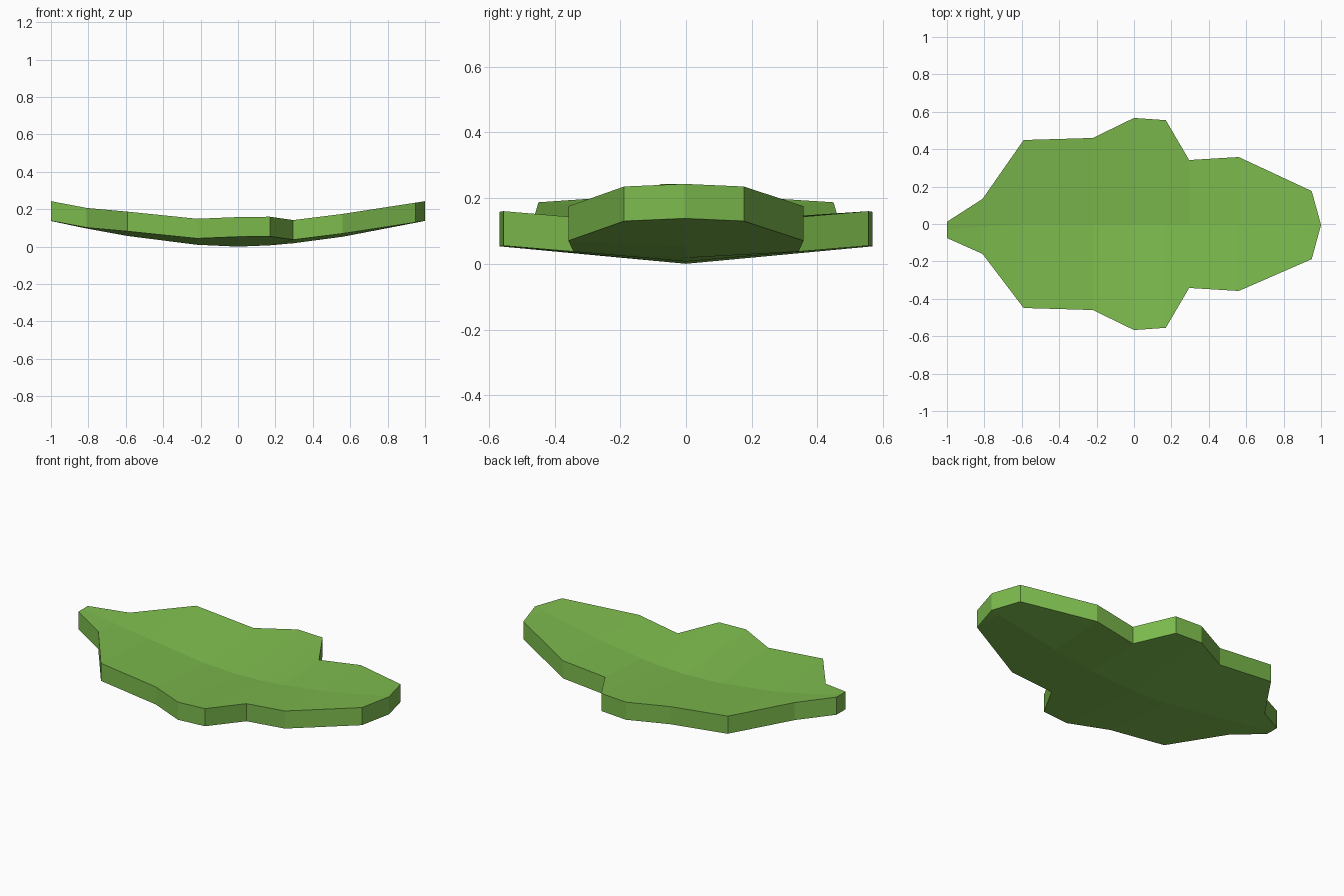
import bpy, bmesh

if "Cube" in bpy.data.objects:
    bpy.data.objects.remove(bpy.data.objects["Cube"])

THICK = 0.105

# leaf stations from stem to tip: x, back y, front y, edge height, spine height (underside)
STATIONS = [
    (-1.00, 0.012, -0.075, 0.138, 0.137),
    (-0.81, 0.134, -0.16, 0.102, 0.097),
    (-0.59, 0.449, -0.449, 0.082, 0.057),
    (-0.22, 0.460, -0.460, 0.044, 0.010),
    (0.00, 0.567, -0.567, 0.053, 0.000),
    (0.17, 0.555, -0.555, 0.055, 0.007),
    (0.295, 0.342, -0.342, 0.037, 0.018),
    (0.56, 0.358, -0.358, 0.070, 0.053),
    (0.95, 0.176, -0.188, 0.130, 0.128),
]
TIP = (1.0, -0.005, 0.138)

leaf_green = bpy.data.materials.new("leaf green")
leaf_green.diffuse_color = (0.205, 0.497, 0.075, 1)
leaf_green.use_nodes = True
leaf_green.node_tree.nodes["Principled BSDF"].inputs["Base Color"].default_value = leaf_green.diffuse_color

bm = bmesh.new()


def skin(dz):
    """One bent sheet of the leaf; returns its outline as a closed vertex loop."""
    rows = []
    for x, back, front, edge, spine in STATIONS:
        mid = (back + front) / 2
        rows.append([bm.verts.new((x, y, z + dz))
                     for y, z in ((back, edge), (mid, spine), (front, edge))])
    tip = bm.verts.new((TIP[0], TIP[1], TIP[2] + dz))
    for a, b in zip(rows, rows[1:]):
        for i in (0, 1):
            bm.faces.new((a[i], a[i + 1], b[i + 1], b[i]))
    for i in (0, 1):
        bm.faces.new((rows[-1][i], rows[-1][i + 1], tip))
    return ([r[0] for r in rows] + [tip] + [r[2] for r in reversed(rows)]
            + [rows[0][1]])


# underside, top and the vertical rim joining them
low, high = skin(0), skin(THICK)
for i in range(len(low)):
    j = (i + 1) % len(low)
    bm.faces.new((low[i], low[j], high[j], high[i]))
bmesh.ops.recalc_face_normals(bm, faces=bm.faces[:])

mesh = bpy.data.meshes.new("leaf")
bm.to_mesh(mesh)
bm.free()
mesh.materials.append(leaf_green)
leaf = bpy.data.objects.new("leaf", mesh)
bpy.context.collection.objects.link(leaf)
